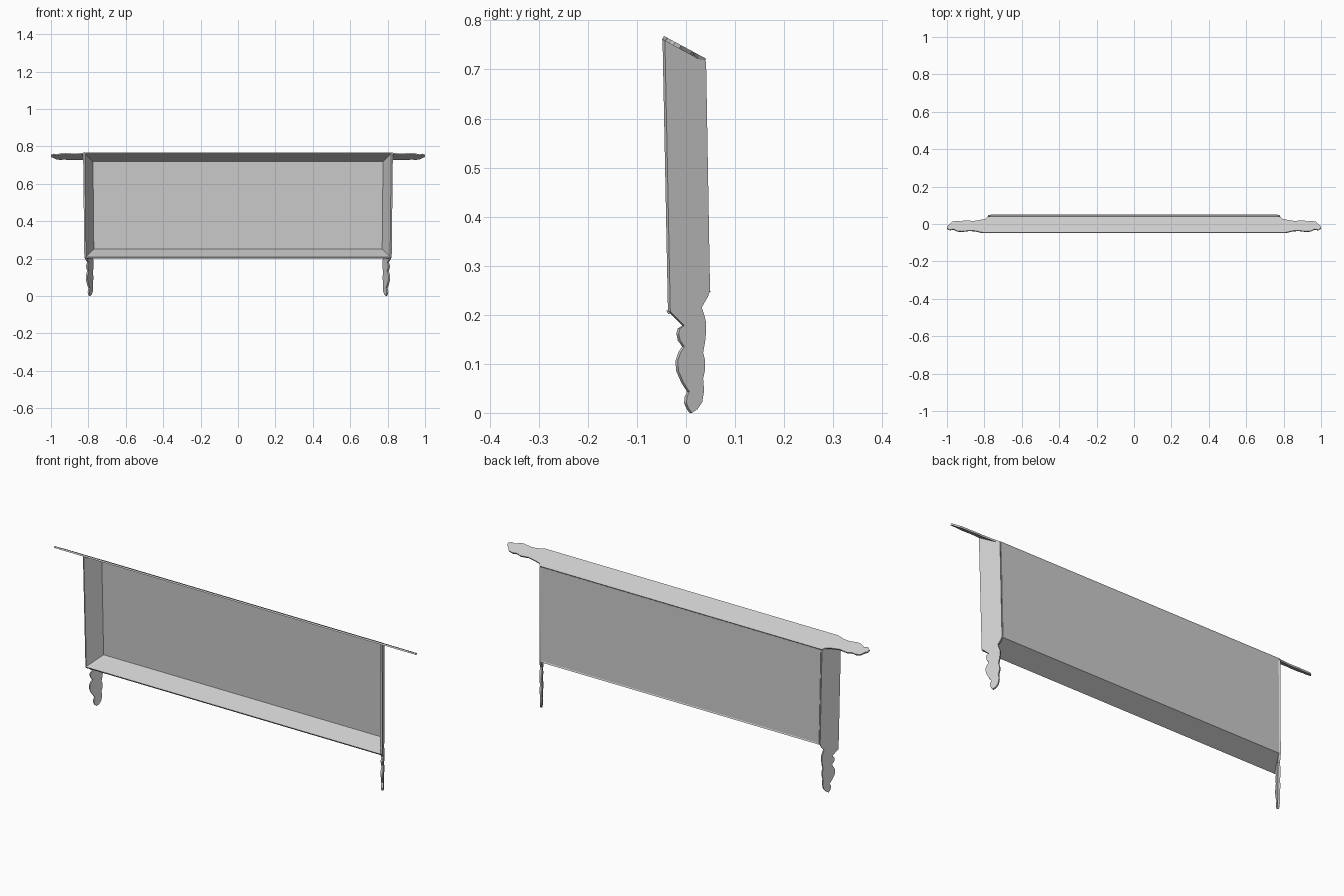
import bpy
import bmesh
from mathutils import Vector

cube = bpy.data.objects.get("Cube")
if cube:
    bpy.data.objects.remove(cube, do_unlink=True)

GREY = (0.6, 0.6, 0.6)
grey = bpy.data.materials.new("plain grey")
grey.use_nodes = True
grey.diffuse_color = (*GREY, 1)
grey.node_tree.nodes["Principled BSDF"].inputs["Base Color"].default_value = (*GREY, 1)


def add_board(name, outer, offset, inner=None, mirror=False):
    """Flat board: an outer outline joined to the same outline moved by offset."""
    bm = bmesh.new()
    inner = inner or [Vector(p) + offset for p in outer]
    front = [bm.verts.new(p) for p in outer]
    back = [bm.verts.new(p) for p in inner]
    bm.faces.new(front)
    bm.faces.new(back[::-1])
    count = len(front)
    for i in range(count):
        j = (i + 1) % count
        bm.faces.new((front[i], back[i], back[j], front[j]))
    bmesh.ops.recalc_face_normals(bm, faces=bm.faces)
    mesh = bpy.data.meshes.new(name)
    bm.to_mesh(mesh)
    bm.free()
    mesh.materials.append(grey)
    obj = bpy.data.objects.new(name, mesh)
    bpy.context.collection.objects.link(obj)
    if mirror:
        obj.modifiers.new("other side", "MIRROR")
    bpy.context.view_layer.objects.active = obj
    obj.select_set(True)
    bpy.ops.object.shade_smooth_by_angle(angle=0.5)
    obj.select_set(False)
    return obj


FLARE = 0.557   # outward slope of the side boards
PITCH = 0.54    # slope of the top rail


def side_x(y):
    return 0.804 - FLARE * y


# Flared side boards, each ending in a scrolled foot
foot_back = [(.041, .716), (.049, .25), (.045, .237), (.032, .215), (.037, .2),
             (.041, .185), (.041, .165), (.039, .145), (.035, .123), (.039, .107),
             (.039, .088), (.035, .07), (.037, .045), (.033, .022), (.024, .008)]
foot_front = [(.012, 0), (.006, .008), (.001, .02), (.002, .033), (.007, .043),
              (-.005, .062), (-.015, .085), (-.017, .105), (-.011, .123),
              (-.003, .135), (-.012, .148), (-.015, .162), (-.012, .172),
              (-.003, .178), (-.032, .207), (-.043, .761)]
side_normal = Vector((1, FLARE, 0)).normalized()
add_board("side_board", [(side_x(y), y, z) for y, z in foot_back + foot_front],
          side_normal * -.01, mirror=True)

# Sloping top rail with scrolled ends
scroll = [(.78, .041), (.793, .028), (.82, .022), (.86, .016), (.88, .018),
          (.905, .02), (.925, .014), (.95, .017), (.973, .012), (.985, -.001),
          (.997, -.01), (1, -.022), (.985, -.031), (.965, -.027), (.945, -.037),
          (.92, -.039), (.88, -.034), (.85, -.036), (.81, -.045)]
rail = scroll + [(-x, y) for x, y in reversed(scroll)]
rail_normal = Vector((0, PITCH, 1)).normalized()
add_board("top_rail", [(x, y, .744 - PITCH * y) for x, y in rail], rail_normal * -.008)


def add_spanning_board(name, profile):
    """Board running between the flared sides, with ends cut to their slope."""
    right = [(side_x(y) - .009, y, z) for y, z in profile]
    left = [(-x, y, z) for x, y, z in right]
    add_board(name, right, None, inner=left)


# Sloping bottom shelf and upright back panel
add_spanning_board("bottom_shelf", [(-.04, .208), (-.036, .201), (.05, .247), (.046, .254)])
add_spanning_board("back_panel", [(.039, .248), (.047, .25), (.039, .717), (.031, .721)])
